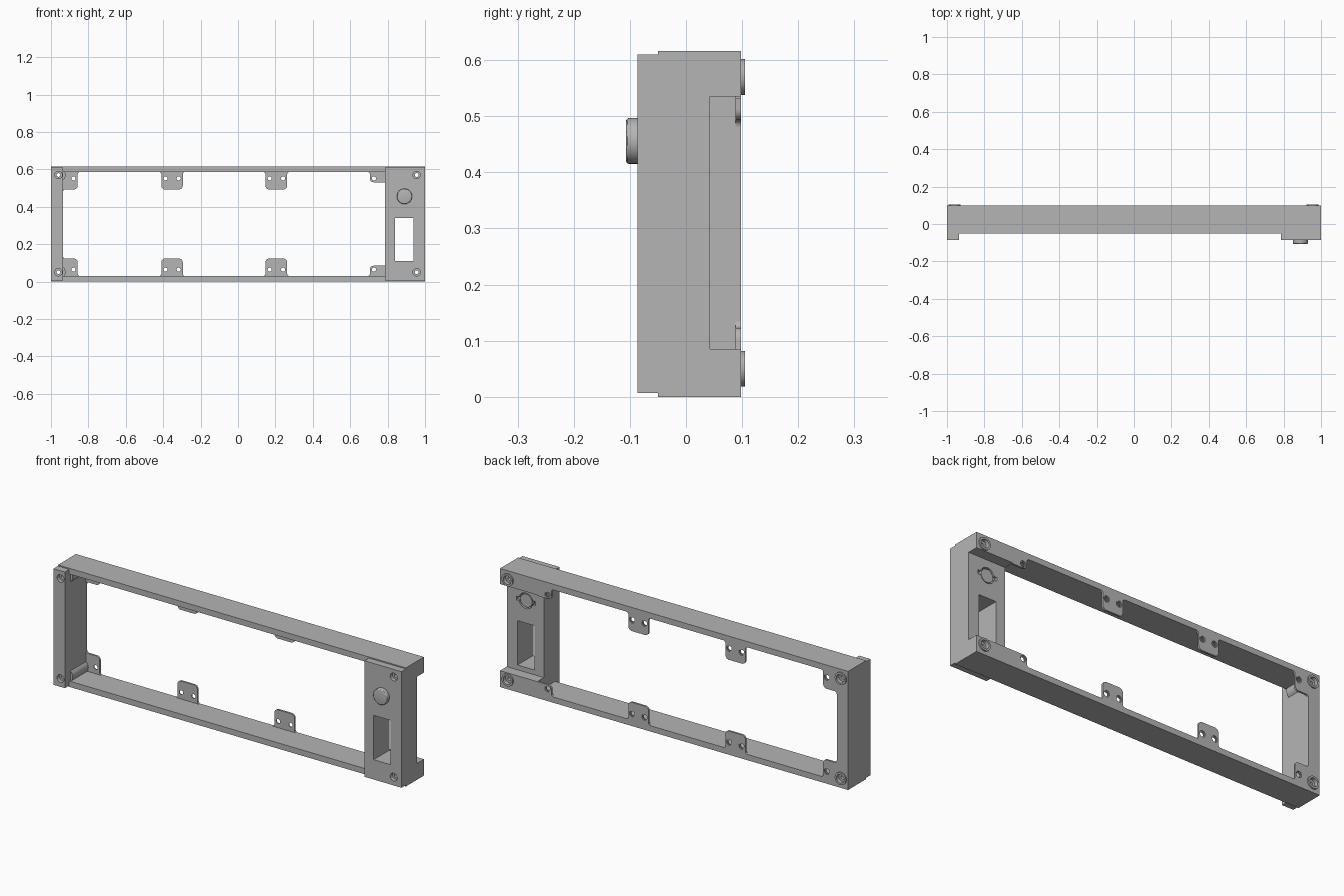
import bpy, bmesh, math
from mathutils import Vector, Matrix

if "Cube" in bpy.data.objects:
    bpy.data.objects.remove(bpy.data.objects["Cube"])

grey = bpy.data.materials.new("plain_grey")
grey.use_nodes = True
colour = (0.46, 0.46, 0.46, 1)
grey.diffuse_color = colour
grey.node_tree.nodes["Principled BSDF"].inputs["Base Color"].default_value = colour

H = 0.616                      # overall height
BACK, RAIL_FRONT, PANEL_FRONT, PANEL_BACK = 0.098, -0.05, -0.086, 0.043
POST, PANEL = -0.935, 0.787    # inner edges of the two ends
RAIL = 0.03


def finish(name, bm):
    bmesh.ops.recalc_face_normals(bm, faces=bm.faces)
    mesh = bpy.data.meshes.new(name)
    bm.to_mesh(mesh)
    bm.free()
    obj = bpy.data.objects.new(name, mesh)
    bpy.context.collection.objects.link(obj)
    mesh.materials.append(grey)
    return obj


def box(name, x, y, z):
    bm = bmesh.new()
    bmesh.ops.create_cube(bm, size=1)
    for v in bm.verts:
        v.co = [lo + (hi - lo) * (c + 0.5) for c, (lo, hi) in zip(v.co, (x, y, z))]
    return finish(name, bm)


def cylinder(name, x, z, r, y, bevel=0):
    bm = bmesh.new()
    place = Matrix.Translation((x, sum(y) / 2, z)) @ Matrix.Rotation(math.pi / 2, 4, "X")
    bmesh.ops.create_cone(bm, cap_ends=True, segments=32, radius1=r, radius2=r,
                          depth=y[1] - y[0], matrix=place)
    if bevel:
        rim = [e for e in bm.edges if all(v.co.y < sum(y) / 2 for v in e.verts)]
        bmesh.ops.bevel(bm, geom=rim, offset=bevel, segments=3, affect="EDGES", profile=0.5)
    return finish(name, bm)


def combine(target, others, operation):
    for other in others:
        mod = target.modifiers.new("combine", "BOOLEAN")
        mod.object, mod.operation, mod.solver = other, operation, "EXACT"
        bpy.context.view_layer.objects.active = target
        bpy.ops.object.modifier_apply(modifier=mod.name)
        bpy.data.objects.remove(other)


def rounded(corners):
    """Turn (x, z, radius) right-angle corners into an outline with arcs."""
    out = []
    for i, (x, z, r) in enumerate(corners):
        p = Vector((x, z))
        if not r:
            out.append(p)
            continue
        a = (Vector(corners[i - 1][:2]) - p).normalized()
        b = (Vector(corners[(i + 1) % len(corners)][:2]) - p).normalized()
        for k in range(7):
            t = k / 6 * math.pi / 2
            out.append(p + r * (a + b - b * math.cos(t) - a * math.sin(t)))
    return out


def plate(name, corners, flip, holes):
    bm = bmesh.new()
    verts = [bm.verts.new((p.x, 0.088, H - p.y if flip else p.y)) for p in rounded(corners)]
    bmesh.ops.remove_doubles(bm, verts=verts, dist=0.0001)
    face = bm.faces.new([v for v in verts if v.is_valid])
    grown = bmesh.ops.extrude_face_region(bm, geom=[face])["geom"]
    bmesh.ops.translate(bm, vec=(0, BACK - 0.088, 0),
                        verts=[g for g in grown if isinstance(g, bmesh.types.BMVert)])
    tab = finish(name, bm)
    z = H - 0.064 if flip else 0.064
    for x in holes:
        combine(tab, [cylinder("cutter", x, z, 0.011, (0, 0.2)),
                      cylinder("cutter", x, z, 0.016, (0.093, 0.2))], "DIFFERENCE")
    return tab


# Main frame: deep rectangle with its opening and the open bay behind the panel
frame = box("frame", (-1, 1), (RAIL_FRONT, BACK), (0, H))
combine(frame, [
    box("cutter", (POST, PANEL), (-1, 1), (RAIL, H - RAIL)),
    box("cutter", (PANEL - 0.1, 2), (PANEL_BACK, 1), (0.085, H - 0.081)),
], "DIFFERENCE")

# Raised front faces of the end post and the control panel
combine(frame, [box("front", x, (PANEL_FRONT, 0), (0.007, H - 0.006))
                for x in ((-1, POST), (PANEL, 1))], "UNION")

# Screw bosses in the corners and round feet at the back
screws = [(x, z) for x in (-0.96, 0.955) for z in (0.05, H - 0.046)]
for x, z in screws:
    if x < 0:
        combine(frame, [cylinder("boss", x, z, 0.038, (-0.04, 0.09))], "UNION")
    combine(frame, [cylinder("foot", x, z, 0.032, (0.05, 0.105))], "UNION")
for x, z in screws:
    combine(frame, [
        cylinder("cutter", x, z, 0.01, (-1, 1)),
        cylinder("cutter", x, z, 0.02, (-0.2, -0.066)),
        cylinder("cutter", x, z, 0.022, (0.085, 0.2)),
    ], "DIFFERENCE")

# Panel slot, and the socket with two side ears behind the button
BX, BZ = 0.89, 0.456
combine(frame, [
    box("cutter", (0.84, 0.938), (-1, 1), (0.11, 0.34)),
    cylinder("cutter", BX, BZ, 0.04, (0.02, 0.09)),
    box("cutter", (BX - 0.055, BX + 0.055), (0.03, 0.09), (BZ - 0.01, BZ + 0.01)),
], "DIFFERENCE")

# Button on the panel and its body in the socket
cylinder("button", BX, BZ, 0.041, (-0.107, PANEL_FRONT), 0.006)
cylinder("button_body", BX, BZ, 0.034, (0.015, 0.04))

# Mounting tabs along both rails, with filleted roots
F, R, TOP = 0.012, 0.02, 0.123
for flip, side in ((False, "lower"), (True, "upper")):
    for label, x0, x1 in (("middle_right", -0.41, -0.295), ("middle_left", 0.147, 0.263)):
        plate(f"{side}_{label}_tab",
              [(x0 - F, RAIL, 0), (x0, RAIL, F), (x0, TOP, R), (x1, TOP, R),
               (x1, RAIL, F), (x1 + F, RAIL, 0)], flip, (x0 + 0.022, x1 - 0.022))
    e = -0.857
    plate(f"{side}_post_tab",
          [(POST, RAIL, 0), (POST, TOP + F, 0), (POST, TOP, F), (e, TOP, R),
           (e, RAIL, F), (e + F, RAIL, 0)], flip, (e - 0.022,))
    e = 0.705
    plate(f"{side}_panel_tab",
          [(PANEL, RAIL, 0), (PANEL, 0.085, 0), (e, 0.085, R),
           (e, RAIL, F), (e - F, RAIL, 0)], flip, (e + 0.022,))

# Smooth the round surfaces, keep the edges crisp
for obj in bpy.context.scene.objects:
    obj.select_set(obj.type == "MESH")
bpy.ops.object.shade_smooth_by_angle(angle=math.radians(30))
